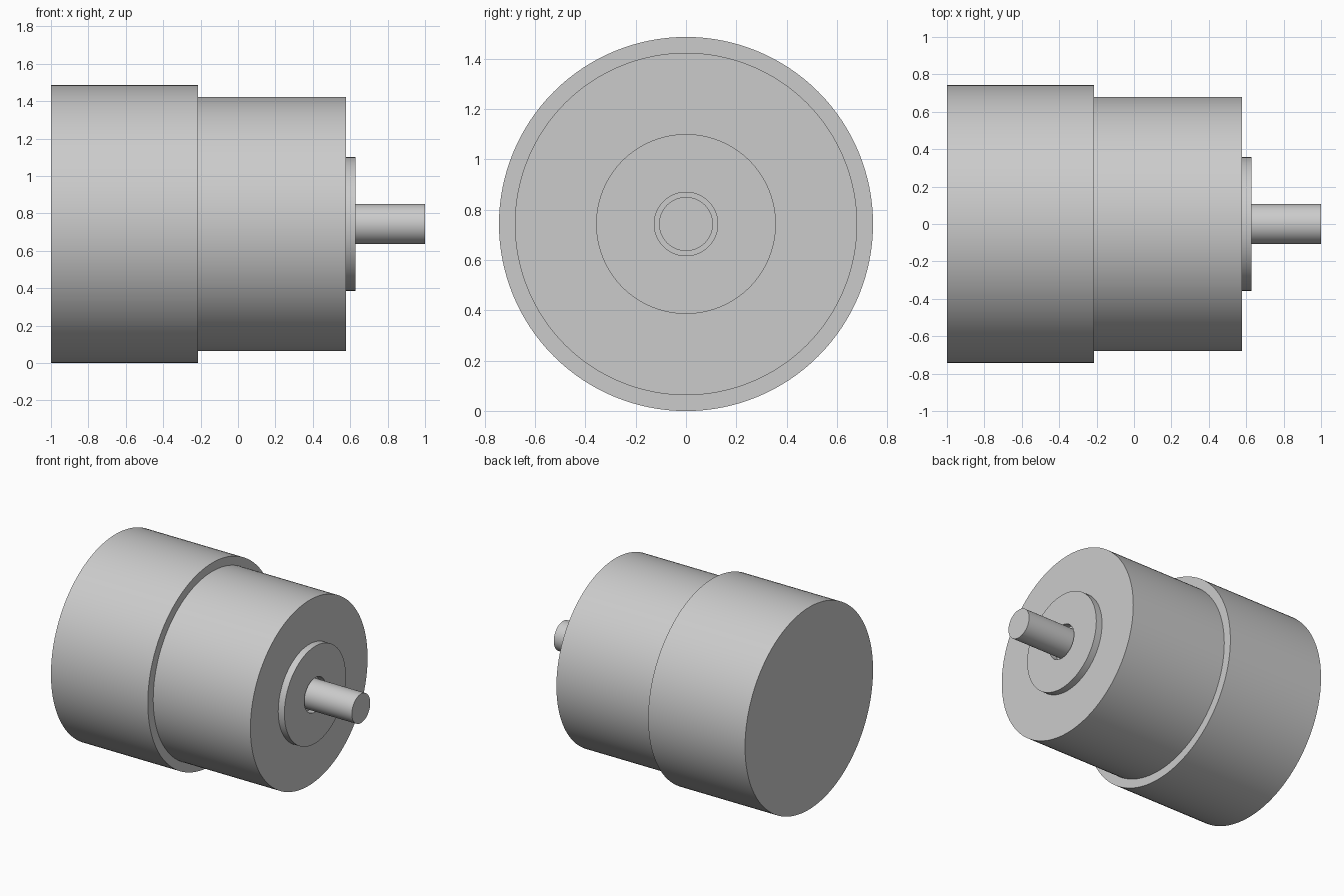
import bpy
import bmesh
from math import cos, sin, tau, radians

cube = bpy.data.objects.get("Cube")
if cube:
    bpy.data.objects.remove(cube, do_unlink=True)

SEGMENTS = 128
AXIS_Z = 0.743

# Plain grey metal
grey = bpy.data.materials.new("grey metal")
grey.use_nodes = True
grey.diffuse_color = (0.6, 0.6, 0.6, 1)
grey.node_tree.nodes["Principled BSDF"].inputs["Base Color"].default_value = (0.6, 0.6, 0.6, 1)


def turned_part(name, profile, cap_start=False, cap_end=False):
    """Turn a profile of (x, radius) points around the horizontal x axis."""
    bm = bmesh.new()
    angles = [tau * i / SEGMENTS for i in range(SEGMENTS)]
    rings = [[bm.verts.new((x, r * cos(a), r * sin(a))) for a in angles]
             for x, r in profile]
    for a, b in zip(rings, rings[1:]):
        for j in range(SEGMENTS):
            k = (j + 1) % SEGMENTS
            bm.faces.new((a[j], a[k], b[k], b[j]))
    if cap_start:
        bm.faces.new(rings[0][::-1])
    if cap_end:
        bm.faces.new(rings[-1])
    mesh = bpy.data.meshes.new(name)
    bm.to_mesh(mesh)
    bm.free()
    mesh.materials.append(grey)
    obj = bpy.data.objects.new(name, mesh)
    obj.location.z = AXIS_Z
    bpy.context.collection.objects.link(obj)
    bpy.ops.object.select_all(action="DESELECT")
    obj.select_set(True)
    bpy.context.view_layer.objects.active = obj
    bpy.ops.object.shade_smooth_by_angle(angle=radians(30))
    return obj


REAR, STEP, FACE, BOSS, TIP = -1, -0.213, 0.577, 0.627, 1
R_REAR, R_FRONT, R_BOSS, R_BORE, R_SHAFT = 0.743, 0.68, 0.357, 0.126, 0.107

# Wide rear housing with its closed back and front shoulder
turned_part("rear_housing", [(REAR, R_REAR), (STEP, R_REAR), (STEP, R_FRONT)], cap_start=True)

# Narrower front housing with its face plate
turned_part("front_housing", [(STEP, R_FRONT), (FACE, R_FRONT), (FACE, R_BOSS)])

# Raised round boss with a recessed bore around the shaft
turned_part("pilot_boss",
            [(FACE, R_BOSS), (BOSS, R_BOSS), (BOSS, R_BORE), (FACE, R_BORE)], cap_end=True)

# Output shaft
turned_part("output_shaft", [(FACE, R_SHAFT), (TIP, R_SHAFT)], cap_end=True)
